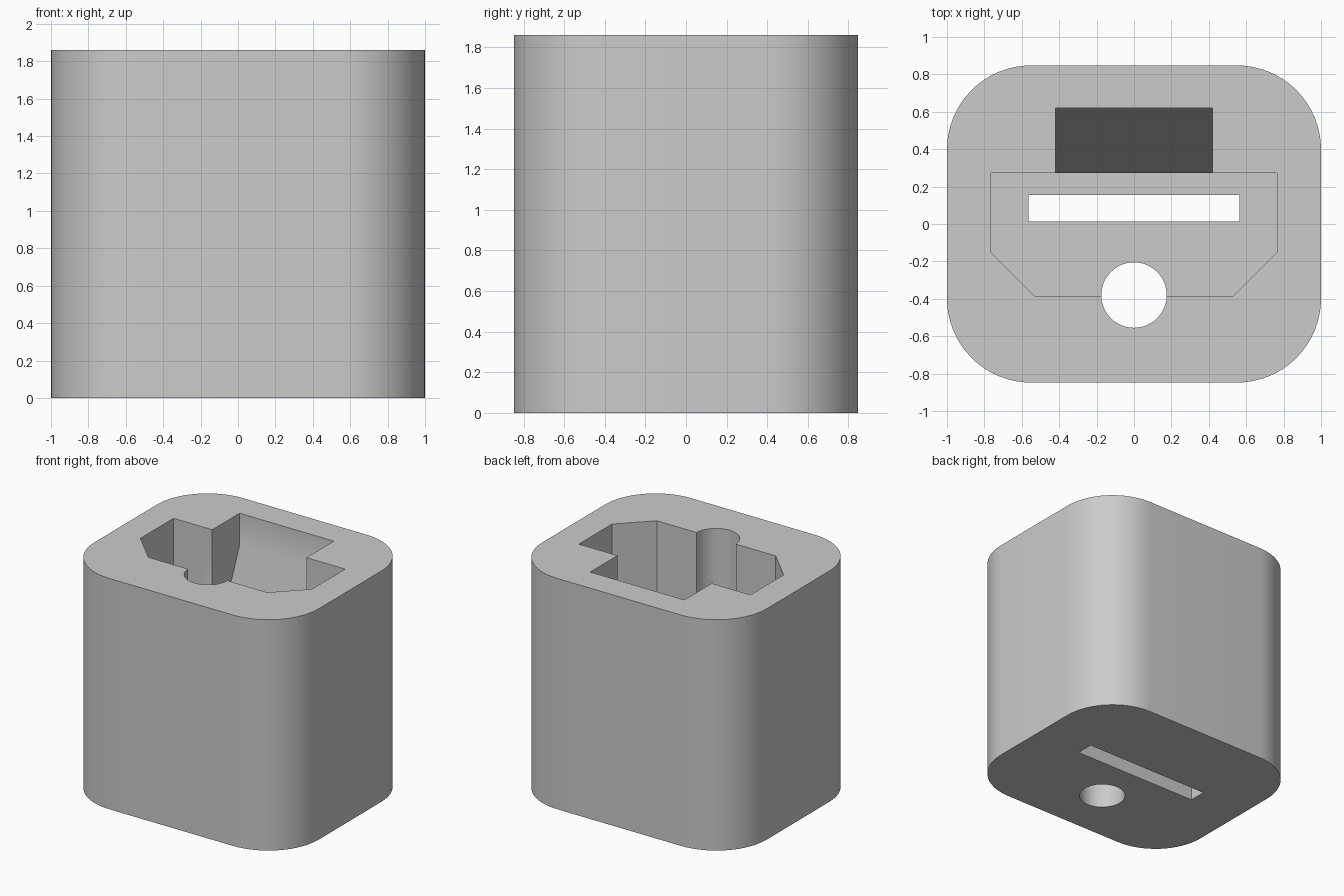
import bpy
import bmesh
import math
from mathutils import Vector

cube = bpy.data.objects.get("Cube")
if cube:
    bpy.data.objects.remove(cube, do_unlink=True)

HEIGHT = 1.86
FLOOR = 0.4

grey = bpy.data.materials.new("plain grey")
grey.use_nodes = True
colour = (0.6, 0.6, 0.6, 1)
grey.diffuse_color = colour
grey.node_tree.nodes["Principled BSDF"].inputs["Base Color"].default_value = colour


def prism(name, points, sweep):
    """Extrude a closed 3D outline along the sweep vector."""
    bm = bmesh.new()
    face = bm.faces.new([bm.verts.new(p) for p in points])
    out = bmesh.ops.extrude_face_region(bm, geom=[face])
    moved = [g for g in out["geom"] if isinstance(g, bmesh.types.BMVert)]
    bmesh.ops.translate(bm, verts=moved, vec=Vector(sweep))
    bmesh.ops.recalc_face_normals(bm, faces=bm.faces)
    mesh = bpy.data.meshes.new(name)
    bm.to_mesh(mesh)
    bm.free()
    mesh.materials.append(grey)
    obj = bpy.data.objects.new(name, mesh)
    bpy.context.collection.objects.link(obj)
    return obj


def upright(name, outline, bottom, top):
    return prism(name, [(x, y, bottom) for x, y in outline], (0, 0, top - bottom))


def arc(cx, cy, radius, start, end, steps):
    angles = [math.radians(start + (end - start) * i / steps) for i in range(steps + 1)]
    return [(cx + radius * math.cos(a), cy + radius * math.sin(a)) for a in angles]


# Block with large rounded vertical corners
half_x, half_y, r = 1.0, 0.848, 0.45
outline = []
for sx, sy, start in ((1, 1, 0), (-1, 1, 90), (-1, -1, 180), (1, -1, 270)):
    outline += arc(sx * (half_x - r), sy * (half_y - r), r, start, start + 90, 16)
block = upright("socket_block", outline, 0, HEIGHT)

# Main pocket with two chamfered front corners
right_side = [(0.53, -0.385), (0.765, -0.15), (0.765, 0.272)]
pocket_outline = right_side + [(-x, y) for x, y in reversed(right_side)]
pocket = upright("pocket_cutter", pocket_outline, FLOOR, HEIGHT + 0.2)

# Latch recess: a short upright wall above a ramp down to the pocket
latch_profile = [(0.1, 2.0), (0.62, 2.0), (0.62, 1.6), (0.272, 0.79), (0.1, 0.79)]
latch = prism("latch_cutter", [(-0.42, y, z) for y, z in latch_profile], (0.84, 0, 0))

# Slot through the floor and round hole through the full height
slot_outline = [(-0.565, 0.013), (0.565, 0.013), (0.565, 0.155), (-0.565, 0.155)]
slot = upright("slot_cutter", slot_outline, -0.2, FLOOR + 0.2)
hole = upright("hole_cutter", arc(0, -0.38, 0.175, 0, 360, 48)[:-1], -0.2, HEIGHT + 0.2)

bpy.ops.object.select_all(action="DESELECT")
block.select_set(True)
bpy.context.view_layer.objects.active = block
for cutter in (pocket, latch, slot, hole):
    mod = block.modifiers.new(cutter.name, "BOOLEAN")
    mod.operation = "DIFFERENCE"
    mod.solver = "EXACT"
    mod.object = cutter
    bpy.ops.object.modifier_apply(modifier=mod.name)
    bpy.data.objects.remove(cutter, do_unlink=True)

bpy.ops.object.shade_smooth_by_angle(angle=math.radians(30))
